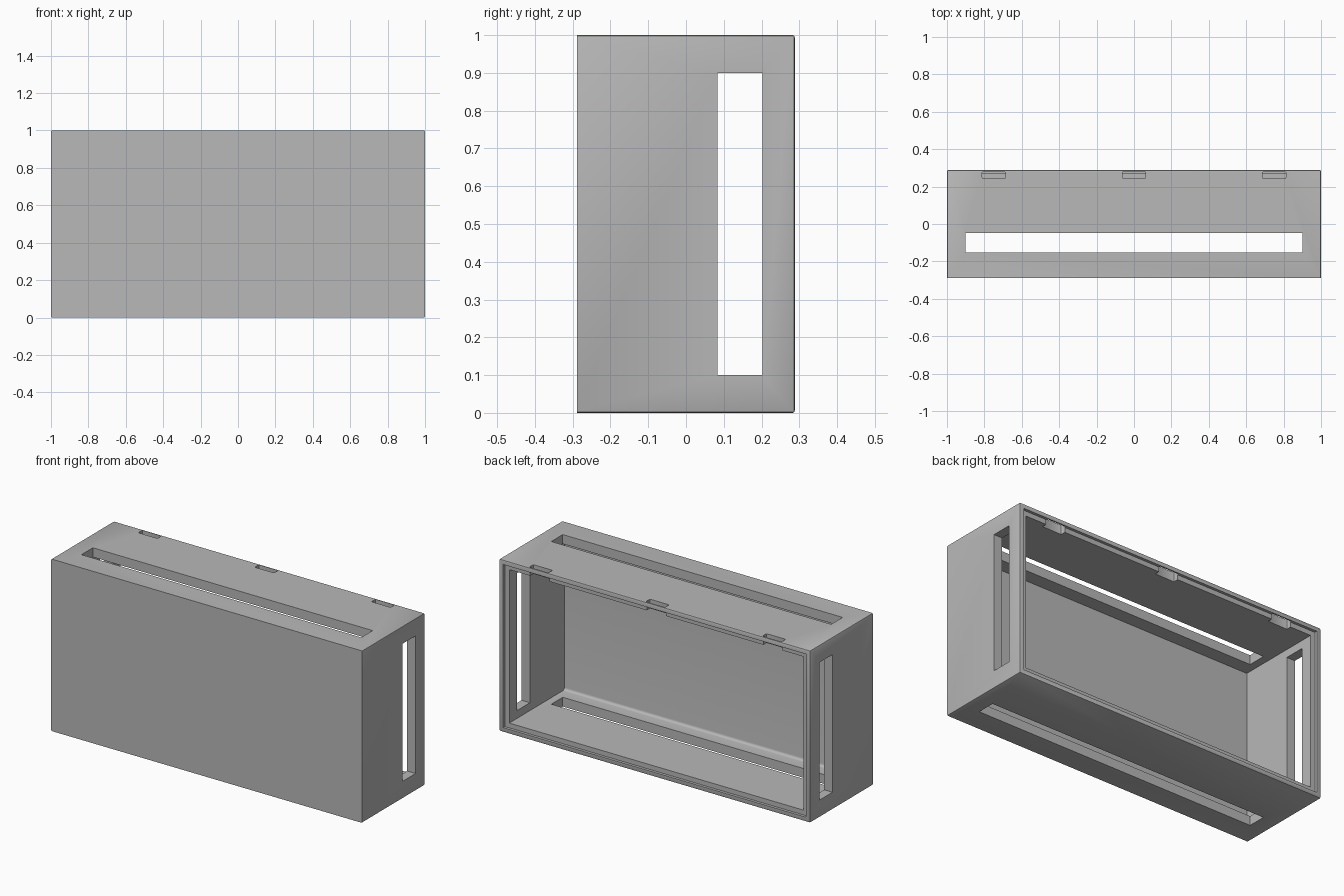
import bpy, bmesh
from mathutils import Vector

if "Cube" in bpy.data.objects:
    bpy.data.objects.remove(bpy.data.objects["Cube"], do_unlink=True)

HALF_DEPTH = 0.288
WALL = 0.054      # wall thickness
LIP = 0.026       # outer lip around the rear rebate

# Single grey plastic
grey = bpy.data.materials.new("grey_plastic")
grey.use_nodes = True
colour = (0.48, 0.48, 0.48, 1)
grey.diffuse_color = colour
grey.node_tree.nodes["Principled BSDF"].inputs["Base Color"].default_value = colour


def box(name, low, high, pick=None, radius=0.0, segments=2):
    """Box between two corners, rounding the edges chosen by pick(middle, direction)."""
    low, high = Vector(low), Vector(high)
    bm = bmesh.new()
    bmesh.ops.create_cube(bm, size=1)
    for v in bm.verts:
        v.co = [(a + b) / 2 + c * (b - a) for a, b, c in zip(low, high, v.co)]
    if pick:
        edges = [e for e in bm.edges
                 if pick((e.verts[0].co + e.verts[1].co) / 2,
                         (e.verts[1].co - e.verts[0].co).normalized())]
        bmesh.ops.bevel(bm, geom=edges, offset=radius, segments=segments,
                        profile=0.5, affect='EDGES')
    mesh = bpy.data.meshes.new(name)
    bm.to_mesh(mesh)
    bm.free()
    mesh.materials.append(grey)
    obj = bpy.data.objects.new(name, mesh)
    bpy.context.collection.objects.link(obj)
    return obj


# Outer case, with slightly rounded corners and rear rim
case = box("case", (-1, -HALF_DEPTH, 0), (1, HALF_DEPTH, 1),
           lambda m, d: abs(d.y) > 0.9 or m.y > HALF_DEPTH - 0.01, 0.006)

cutters = [
    # Hollow interior, open at the back, filleted where floor meets front
    box("cavity", (WALL - 1, WALL - HALF_DEPTH, WALL), (1 - WALL, 0.4, 1 - WALL),
        lambda m, d: abs(d.x) > 0.9 and m.y < 0 and m.z < 0.5, 0.015, 4),
    # Stepped rebate for a rear cover
    box("rebate", (LIP - 1, HALF_DEPTH - 0.016, LIP), (1 - LIP, 0.5, 1 - LIP)),
    # Long slot through top and bottom
    box("long_slot", (-0.9, -0.153, -0.2), (0.9, -0.048, 1.2)),
    # Tall slot through both sides
    box("side_slot", (-1.2, 0.083, 0.1), (1.2, 0.203, 0.9)),
]
# Clip notches in the top rear edge
for x in (-0.75, 0, 0.75):
    cutters.append(box("clip_notch", (x - 0.062, 0.243, 0.9), (x + 0.062, 0.28, 1.1),
                       lambda m, d: abs(d.z) > 0.9, 0.006))

for cutter in cutters:
    cutter.hide_render = True
    cut = case.modifiers.new(cutter.name, 'BOOLEAN')
    cut.operation = 'DIFFERENCE'
    cut.solver = 'EXACT'
    cut.object = cutter

# Bake the cuts and discard the cutters
bpy.context.view_layer.update()
baked = bpy.data.meshes.new_from_object(
    case.evaluated_get(bpy.context.evaluated_depsgraph_get()))
case.modifiers.clear()
case.data = baked
for cutter in cutters:
    bpy.data.objects.remove(cutter, do_unlink=True)

bpy.ops.object.select_all(action='DESELECT')
case.select_set(True)
bpy.context.view_layer.objects.active = case
bpy.ops.object.shade_smooth_by_angle()
